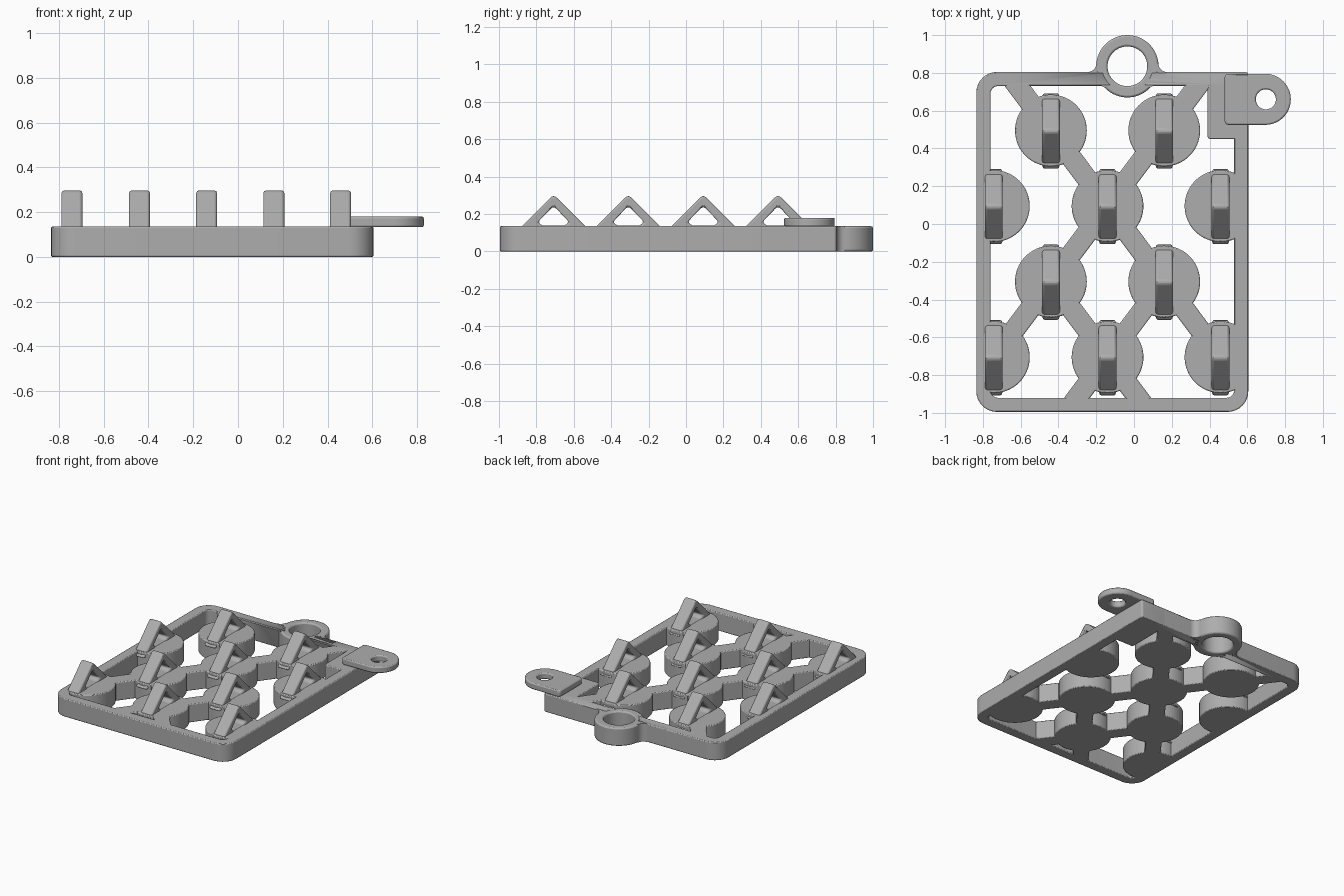
import bpy, bmesh
from math import sin, cos, pi, hypot, atan2

cube = bpy.data.objects.get("Cube")
if cube:
    bpy.data.objects.remove(cube, do_unlink=True)

grey = bpy.data.materials.new("plain_grey")
grey.use_nodes = True
COLOUR = (0.42, 0.42, 0.42, 1)
grey.diffuse_color = COLOUR
grey.node_tree.nodes["Principled BSDF"].inputs["Base Color"].default_value = COLOUR

TOP = 0.135          # top of the base
WALL = 0.075         # rim width
X0, X1, Y0, Y1 = -0.835, 0.605, -0.995, 0.805


def prism(name, outer, low, high, hole=None, bevel=0.006, sideways=False):
    """Extrude an outline (with an optional hole of equal point count)."""
    bm = bmesh.new()

    def place(p, h):
        return bm.verts.new((h, p[0], p[1]) if sideways else (p[0], p[1], h))

    n = len(outer)
    loops = [[[place(p, h) for p in line] for h in (low, high)]
             for line in ([outer, hole] if hole else [outer])]
    for a, b in loops:
        for i in range(n):
            j = (i + 1) % n
            bm.faces.new((a[i], a[j], b[j], b[i]))
    for k in (0, 1):
        if hole:
            for i in range(n):
                j = (i + 1) % n
                bm.faces.new((loops[0][k][i], loops[0][k][j], loops[1][k][j], loops[1][k][i]))
        else:
            bm.faces.new(loops[0][k])
    bmesh.ops.recalc_face_normals(bm, faces=bm.faces)
    mesh = bpy.data.meshes.new(name)
    bm.to_mesh(mesh)
    bm.free()
    mesh.materials.append(grey)
    ob = bpy.data.objects.new(name, mesh)
    bpy.context.collection.objects.link(ob)
    bpy.ops.object.select_all(action="DESELECT")
    ob.select_set(True)
    bpy.context.view_layer.objects.active = ob
    bpy.ops.object.shade_smooth_by_angle(angle=pi / 6)
    if bevel:
        mod = ob.modifiers.new("soft_edges", "BEVEL")
        mod.width, mod.segments, mod.limit_method = bevel, 2, "ANGLE"
        mod.angle_limit = pi / 5
        mod.use_clamp_overlap = False
    return ob


def circle(cx, cy, r, n=64):
    return [(cx + r * cos(2 * pi * i / n), cy + r * sin(2 * pi * i / n)) for i in range(n)]


def rounded_box(x0, x1, y0, y1, radii, seg=8):
    """Corners run front left, front right, back right, back left in the plan."""
    pts = []
    corners = ((x0, y0, 1, 1), (x1, y0, -1, 1), (x1, y1, -1, -1), (x0, y1, 1, -1))
    for k, ((x, y, sx, sy), r) in enumerate(zip(corners, radii)):
        for i in range(seg + 1):
            a = pi + k * pi / 2 + i * pi / 2 / seg
            pts.append((x + sx * r + r * cos(a), y + sy * r + r * sin(a)))
    return pts


# Outer rim, opened where the hanging ring passes through it
rim = prism("rim", rounded_box(X0, X1, Y0, Y1, (0.11, 0.11, 0.02, 0.11)), 0, TOP,
            rounded_box(X0 + WALL, X1 - WALL, Y0 + WALL, Y1 - WALL, (0.04,) * 4))
RX, RY, RR = -0.035, 0.835, 0.165
cutter = prism("ring_cutter", circle(RX, RY, 0.135), -0.1, 0.3, bevel=0)
cutter.hide_render = True
cutter.hide_viewport = True
cutter.display_type = "WIRE"
cut = rim.modifiers.new("ring_opening", "BOOLEAN")
cut.operation, cut.object, cut.solver = "DIFFERENCE", cutter, "EXACT"

# Hanging ring and the small fillets that blend it into the rim
prism("hanging_ring", circle(RX, RY, RR), 0, TOP, circle(RX, RY, 0.105), bevel=0.01)
for place, line, up, f in (("outer", Y1, 1, 0.045), ("inner", Y1 - WALL, -1, 0.03)):
    for side, s in (("left", 1), ("right", -1)):
        cy = line + up * f
        dy = cy - RY
        dx = s * ((RR + f) ** 2 - dy ** 2) ** 0.5
        cx = RX + dx
        start = -up * pi / 2
        turn = (atan2(-dy, -dx) - start + pi) % (2 * pi) - pi
        arc = [(cx + f * cos(start + turn * i / 8), cy + f * sin(start + turn * i / 8))
               for i in range(9)]
        tx, ty = arc[-1]
        arc += [(RX + (tx - RX) * 0.85, RY + (ty - RY) * 0.85), (cx - dx * 0.2, line - up * 0.02)]
        prism(f"{place}_fillet_{side}", arc, 0, TOP, bevel=0)

# Corner block with the raised side tab
prism("corner_block", rounded_box(0.39, X1, 0.45, Y1, (0.015,) * 4), 0, TOP)
TX, TY, TR, TL = 0.695, 0.66, 0.135, 0.215
tab = []
for i in range(96):
    a = 2 * pi * i / 96
    c, s = cos(a), abs(sin(a))
    r = TR if c >= 0 else min(TR / max(s, 1e-6), TL / -c)
    tab.append((TX + r * c, TY + r * sin(a)))
prism("side_tab", tab, TOP - 0.002, 0.18, circle(TX + 0.003, TY, 0.053, 96), bevel=0.008)

# Round pads in staggered rows, each carrying an angular loop
half = [(0.008, 0.297), (0.205, 0.1), (0.06, 0.1)]
half_hole = [(0.006, 0.238), (0.083, 0.158), (0.06, 0.138)]


def mirrored(points, cy):
    return [(cy + y, z) for y, z in points] + [(cy - y, z) for y, z in reversed(points)]


PADS = [(-0.44, 0.495), (0.16, 0.495), (-0.742, 0.095), (-0.14, 0.095), (0.458, 0.095),
        (-0.44, -0.305), (0.16, -0.305), (-0.742, -0.705), (-0.14, -0.705), (0.458, -0.705)]
for k, (px, py) in enumerate(PADS, 1):
    pad = [(min(max(x, X0 + 0.01), X1 - 0.01), max(y, Y0 + 0.01)) for x, y in circle(px, py, 0.19)]
    clean = [p for i, p in enumerate(pad) if hypot(p[0] - pad[i - 1][0], p[1] - pad[i - 1][1]) > 1e-5]
    prism(f"pad_{k}", clean, 0, TOP)
    prism(f"loop_{k}", mirrored(half, py - 0.003), px - 0.047, px + 0.047,
          mirrored(half_hole, py - 0.003), bevel=0.012, sideways=True)

# Diagonal struts linking the pads to each other and to the rim
STRUTS = [((-0.642, 0.765), PADS[9]), ((0.362, 0.765), PADS[7]),
          (PADS[5], (0.048, -0.955)), (PADS[6], (-0.328, -0.955))]
for k, ((ax, ay), (bx, by)) in enumerate(STRUTS, 1):
    d = hypot(bx - ax, by - ay)
    nx, ny = (by - ay) / d * 0.055, (ax - bx) / d * 0.055
    prism(f"strut_{k}", [(ax + nx, ay + ny), (bx + nx, by + ny), (bx - nx, by - ny),
                         (ax - nx, ay - ny)], 0, TOP)
